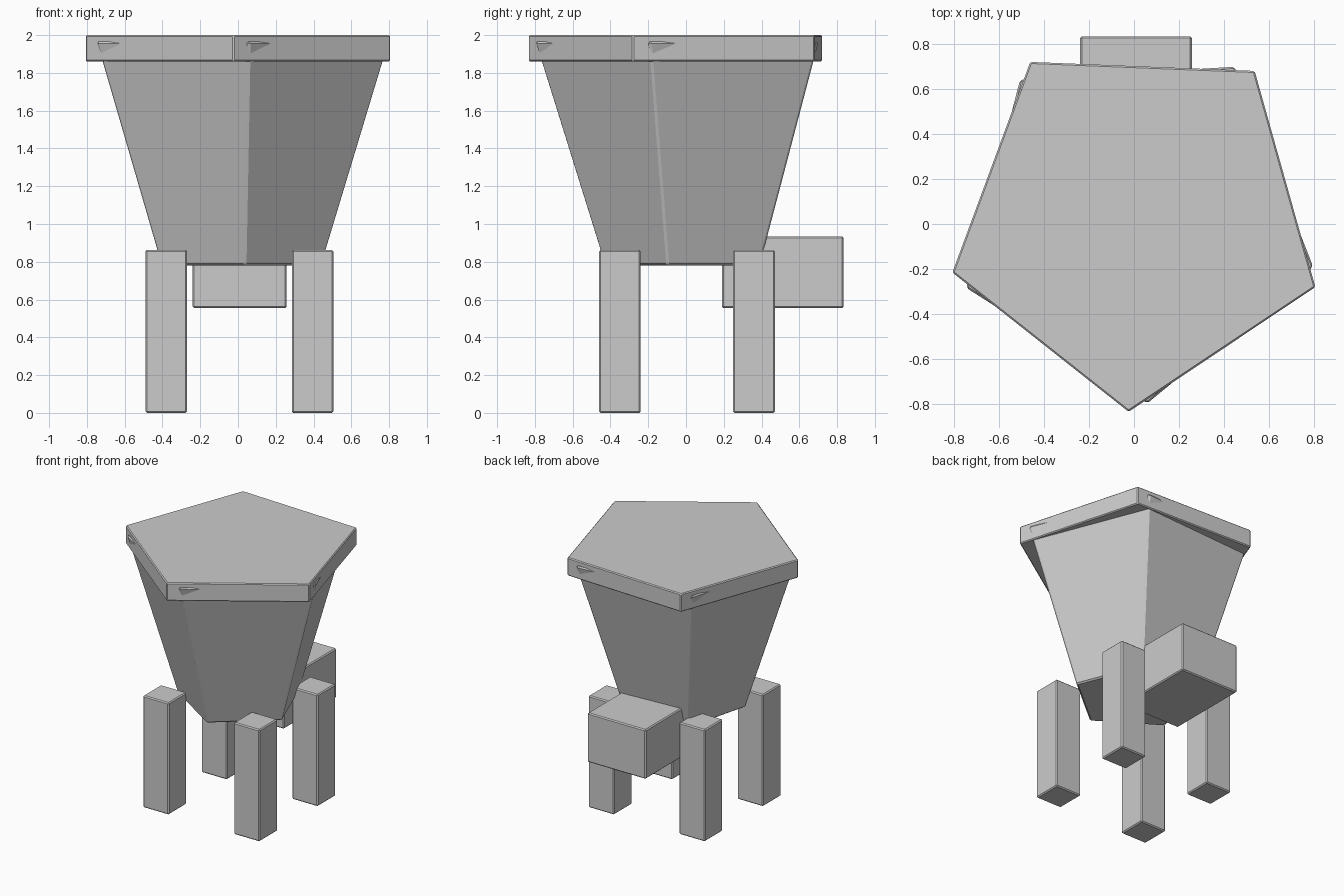
import bpy, bmesh
from math import radians, cos, sin

if "Cube" in bpy.data.objects:
    bpy.data.objects.remove(bpy.data.objects["Cube"])


def finish(name, bm, bevel):
    """Turn a bmesh into an object with a narrow edge bevel."""
    bmesh.ops.recalc_face_normals(bm, faces=bm.faces)
    mesh = bpy.data.meshes.new(name)
    bm.to_mesh(mesh)
    bm.free()
    obj = bpy.data.objects.new(name, mesh)
    bpy.context.collection.objects.link(obj)
    mod = obj.modifiers.new("edge_bevel", "BEVEL")
    mod.width = bevel
    mod.segments = 1
    mod.limit_method = "ANGLE"
    return obj


def pentagon(name, z0, z1, r0, r1, angle, bevel, center=(0.01, 0.014)):
    """Five-sided frustum; angle is the direction of the front corner."""
    bm = bmesh.new()
    rings = []
    for z, r in ((z0, r0), (z1, r1)):
        rings.append([bm.verts.new((center[0] + r * cos(radians(angle + 72 * i)),
                                    center[1] + r * sin(radians(angle + 72 * i)), z))
                      for i in range(5)])
    low, high = rings
    bm.faces.new(low[::-1])
    bm.faces.new(high)
    for i in range(5):
        j = (i + 1) % 5
        bm.faces.new((low[i], low[j], high[j], high[i]))
    return finish(name, bm, bevel)


def box(name, lo, hi, bevel=0.008):
    """Box between two opposite corners."""
    bm = bmesh.new()
    bmesh.ops.create_cube(bm, size=1)
    for v in bm.verts:
        v.co = [lo[k] if v.co[k] < 0 else hi[k] for k in range(3)]
    return finish(name, bm, bevel)


# Tapered body; its top corners just poke through the rim of the lid
pentagon("tapered_body", 0.78, 1.965, 0.446, 0.816, -86.5, 0.01)

# Lid
pentagon("lid", 1.86, 2.0, 0.85, 0.85, -92.3, 0.007)

# Four legs
for side, x in (("left", -0.49), ("right", 0.285)):
    for end, y in (("front", -0.46), ("back", 0.25)):
        box(f"{end}_{side}_leg", (x, y, 0.0), (x + 0.22, y + 0.22, 0.863))

# Box at the back
box("back_box", (-0.24, 0.19, 0.555), (0.258, 0.835, 0.935))
